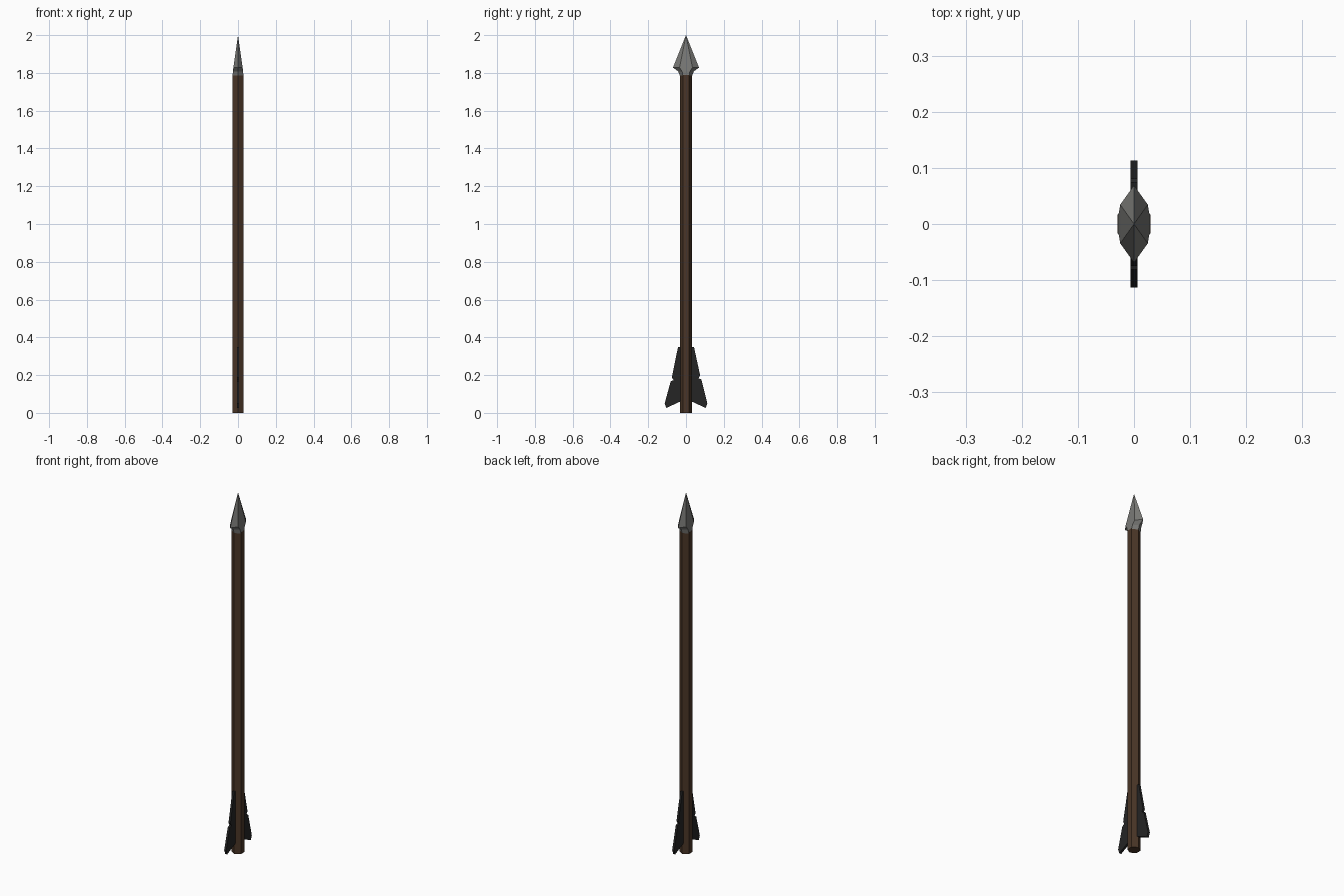
import bpy, bmesh, math

if "Cube" in bpy.data.objects:
    bpy.data.objects.remove(bpy.data.objects["Cube"])

def material(name, rgb):
    m = bpy.data.materials.new(name)
    m.diffuse_color = (*rgb, 1)
    m.use_nodes = True
    m.node_tree.nodes["Principled BSDF"].inputs["Base Color"].default_value = m.diffuse_color
    return m

wood = material("dark wood", (0.068, 0.036, 0.020))
iron = material("grey iron", (0.19, 0.19, 0.18))
feather = material("black feather", (0.018, 0.018, 0.018))

def make_object(name, bm, mat):
    bmesh.ops.recalc_face_normals(bm, faces=bm.faces)
    me = bpy.data.meshes.new(name)
    bm.to_mesh(me)
    bm.free()
    me.materials.append(mat)
    ob = bpy.data.objects.new(name, me)
    bpy.context.collection.objects.link(ob)
    return ob

def hex_loft(name, rings, mat, tip=None):
    """Loft six-sided rings (y radius, x half width, z), corners on the y axis."""
    bm = bmesh.new()
    loops = []
    for ry, hx, z in rings:
        loops.append([bm.verts.new((hx / math.sin(math.pi / 3) * math.sin(i * math.pi / 3),
                                    ry * math.cos(i * math.pi / 3), z)) for i in range(6)])
    for a, b in zip(loops, loops[1:]):
        for i in range(6):
            j = (i + 1) % 6
            bm.faces.new((a[i], a[j], b[j], b[i]))
    bm.faces.new(loops[0])
    if tip is None:
        bm.faces.new(loops[-1])
    else:
        t = bm.verts.new((0, 0, tip))
        for i in range(6):
            bm.faces.new((loops[-1][i], loops[-1][(i + 1) % 6], t))
    return make_object(name, bm, mat)

# Hexagonal shaft
hex_loft("shaft", [(0.033, 0.029, 0), (0.033, 0.029, 1.79)], wood)

# Flattened spear-shaped head with a narrow collar
hex_loft("arrow_head", [(0.033, 0.0285, 1.785), (0.041, 0.027, 1.808),
                        (0.069, 0.0245, 1.828)], iron, tip=2.0)

# Notched fletching plates on both sides
def fletching(name, side, notch):
    profile = [(0.02, 0.35), (0.042, 0.35), (0.075, notch + 0.015), (0.066, notch),
               (0.081, notch - 0.006), (0.113, 0.05), (0.104, 0.026), (0.02, 0.065)]
    bm = bmesh.new()
    face = bm.faces.new([bm.verts.new((-0.006, side * y, z)) for y, z in profile])
    ext = bmesh.ops.extrude_face_region(bm, geom=[face], use_keep_orig=True)
    verts = [g for g in ext["geom"] if isinstance(g, bmesh.types.BMVert)]
    bmesh.ops.translate(bm, verts=verts, vec=(0.012, 0, 0))
    make_object(name, bm, feather)

fletching("front_fletching", -1, 0.173)
fletching("back_fletching", 1, 0.183)
